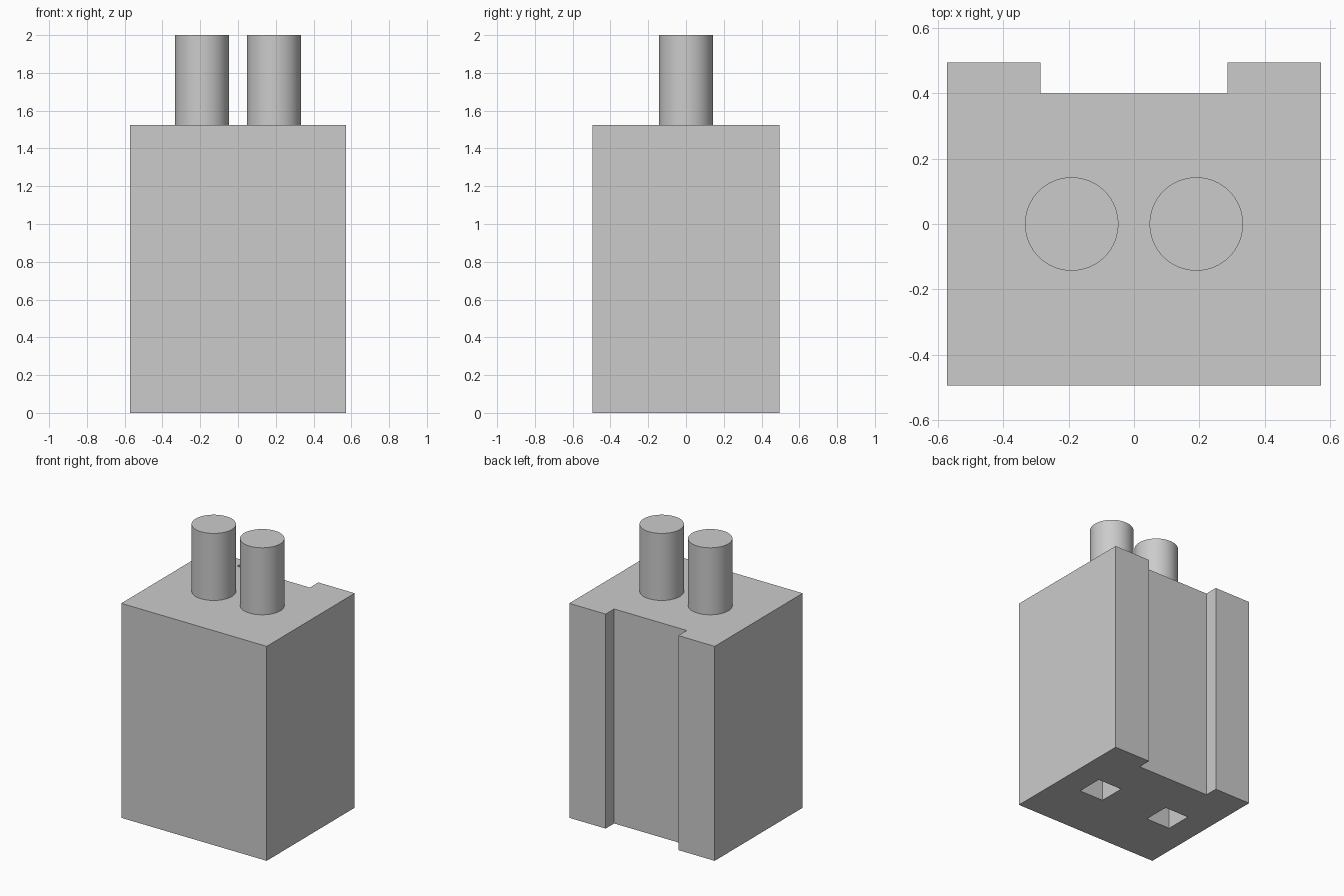
import bpy
import bmesh
from math import radians

if "Cube" in bpy.data.objects:
    bpy.data.objects.remove(bpy.data.objects["Cube"])

U = 2 / 21                      # module size: the whole model is 21 modules tall
HALF_W, HALF_D, BODY_H = 6 * U, 0.494, 16 * U
NOTCH_HALF, NOTCH_DEPTH = 3 * U, U
SOCKET_DEPTH = 6 * U

grey = bpy.data.materials.new("light grey")
grey.use_nodes = True
colour = (0.6, 0.6, 0.6, 1)
grey.diffuse_color = colour
grey.node_tree.nodes["Principled BSDF"].inputs["Base Color"].default_value = colour


def extruded(name, outline, z0, z1):
    """Prism made from an outline in plan, between two heights."""
    bm = bmesh.new()
    base = bm.faces.new([bm.verts.new((x, y, z0)) for x, y in outline])
    top = bmesh.ops.extrude_face_region(bm, geom=[base])["geom"]
    verts = [v for v in top if isinstance(v, bmesh.types.BMVert)]
    bmesh.ops.translate(bm, verts=verts, vec=(0, 0, z1 - z0))
    bmesh.ops.recalc_face_normals(bm, faces=bm.faces)
    mesh = bpy.data.meshes.new(name)
    bm.to_mesh(mesh)
    bm.free()
    mesh.materials.append(grey)
    obj = bpy.data.objects.new(name, mesh)
    bpy.context.collection.objects.link(obj)
    return obj


# Body with a full-height channel in the back
half = [(HALF_W, -HALF_D), (HALF_W, HALF_D), (NOTCH_HALF, HALF_D),
        (NOTCH_HALF, HALF_D - NOTCH_DEPTH)]
body = extruded("body", half + [(-x, y) for x, y in reversed(half)], 0, BODY_H)

for side, label in ((-1, "right"), (1, "left")):
    # Square blind socket in the underside
    cx = side * 3 * U
    square = [(cx - U, -U), (cx + U, -U), (cx + U, U), (cx - U, U)]
    cutter = extruded(label + "_socket_cutter", square, -U, SOCKET_DEPTH)
    cutter.hide_render = True
    cut = body.modifiers.new(label + "_socket", "BOOLEAN")
    cut.operation, cut.solver, cut.object = "DIFFERENCE", "EXACT", cutter
    bpy.context.view_layer.objects.active = body
    bpy.ops.object.modifier_apply(modifier=cut.name)
    bpy.data.objects.remove(cutter)

    # Round post on top
    bpy.ops.mesh.primitive_cylinder_add(
        vertices=64, radius=1.5 * U, depth=2 - BODY_H,
        location=(side * 2 * U, 0, (2 + BODY_H) / 2))
    post = bpy.context.object
    post.name = label + "_post"
    post.data.materials.append(grey)
    bpy.ops.object.shade_smooth_by_angle(angle=radians(30))
